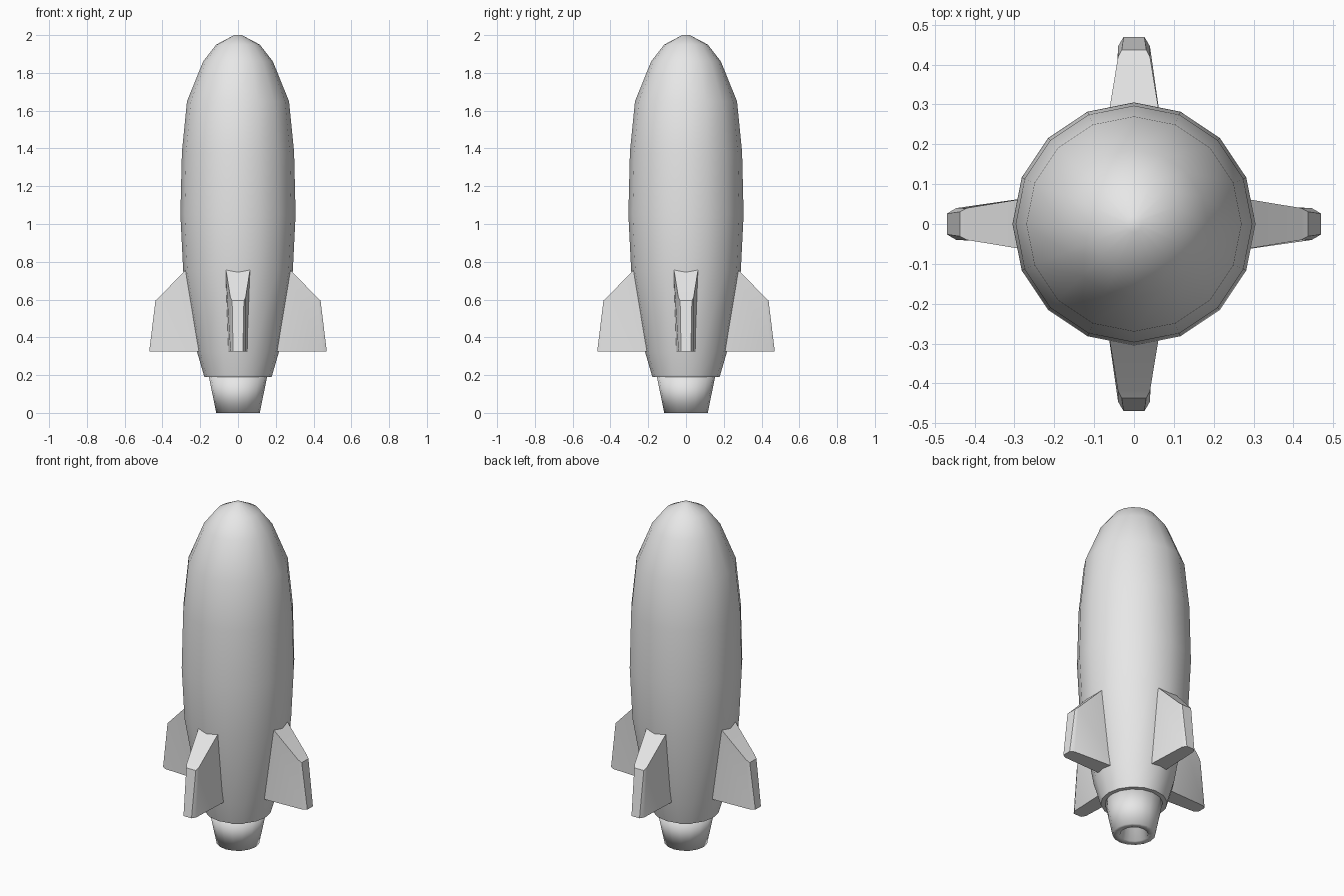
import bpy, bmesh, math
from mathutils import Matrix

if "Cube" in bpy.data.objects:
    bpy.data.objects.remove(bpy.data.objects["Cube"])

grey = bpy.data.materials.new("light_grey")
grey.use_nodes = True
grey.diffuse_color = (0.8, 0.8, 0.8, 1)
grey.node_tree.nodes["Principled BSDF"].inputs["Base Color"].default_value = (0.8, 0.8, 0.8, 1)

SIDES = 16


def finish(bm, name, angle):
    """Turn a bmesh into a smooth-shaded object."""
    bmesh.ops.recalc_face_normals(bm, faces=bm.faces)
    mesh = bpy.data.meshes.new(name)
    bm.to_mesh(mesh)
    bm.free()
    mesh.materials.append(grey)
    obj = bpy.data.objects.new(name, mesh)
    bpy.context.collection.objects.link(obj)
    bpy.ops.object.select_all(action="DESELECT")
    obj.select_set(True)
    bpy.context.view_layer.objects.active = obj
    bpy.ops.object.shade_smooth_by_angle(angle=math.radians(angle))
    return obj


def lathe(name, profile, angle):
    """Revolve (radius, height) points around z; both ends are capped."""
    bm = bmesh.new()
    rings = []
    for r, z in profile:
        rings.append([bm.verts.new((r * math.cos(a), r * math.sin(a), z))
                      for a in (math.tau * i / SIDES for i in range(SIDES))])
    for low, high in zip(rings, rings[1:]):
        for i in range(SIDES):
            j = (i + 1) % SIDES
            bm.faces.new((low[i], low[j], high[j], high[i]))
    bm.faces.new(rings[0])
    bm.faces.new(rings[-1])
    return finish(bm, name, angle)


# Hull, from the tail step up to the rounded nose
lathe("hull", [(0.14, 0.19), (0.178, 0.19), (0.216, 0.32), (0.29, 0.75),
               (0.305, 1.05), (0.297, 1.38), (0.27, 1.65), (0.185, 1.86),
               (0.115, 1.95), (0.02, 2.0)], 50)

# Hollow exhaust nozzle, shaded softly over its rim
lathe("nozzle", [(0.155, 0.195), (0.115, 0.0), (0.075, 0.0), (0.06, 0.1)], 120)


def fin(name, turn):
    """Tapered fin with chamfered outer edge; points are (radius, half width, height)."""
    top = [(0.25, 0.068, 0.785), (0.42, 0.04, 0.61), (0.437, 0.031, 0.595)]
    bottom = [(0.15, 0.053, 0.325), (0.446, 0.04, 0.325), (0.47, 0.026, 0.325)]
    bm = bmesh.new()
    loops = []
    for pts in (bottom, top):
        outline = pts + [(r, -w, z) for r, w, z in reversed(pts)]
        loops.append([bm.verts.new(p) for p in outline])
    low, high = loops
    n = len(low)
    for i in range(n):
        j = (i + 1) % n
        bm.faces.new((low[i], low[j], high[j], high[i]))
    bm.faces.new(low)
    # Sloped upper edge as two strips
    bm.faces.new((high[0], high[1], high[4], high[5]))
    bm.faces.new((high[1], high[2], high[3], high[4]))
    bmesh.ops.rotate(bm, verts=bm.verts, matrix=Matrix.Rotation(turn, 3, "Z"))
    finish(bm, name, 35)


# Four fins around the tail
for k, side in enumerate(("left", "back", "right", "front")):
    fin(side + "_fin", k * math.pi / 2)
